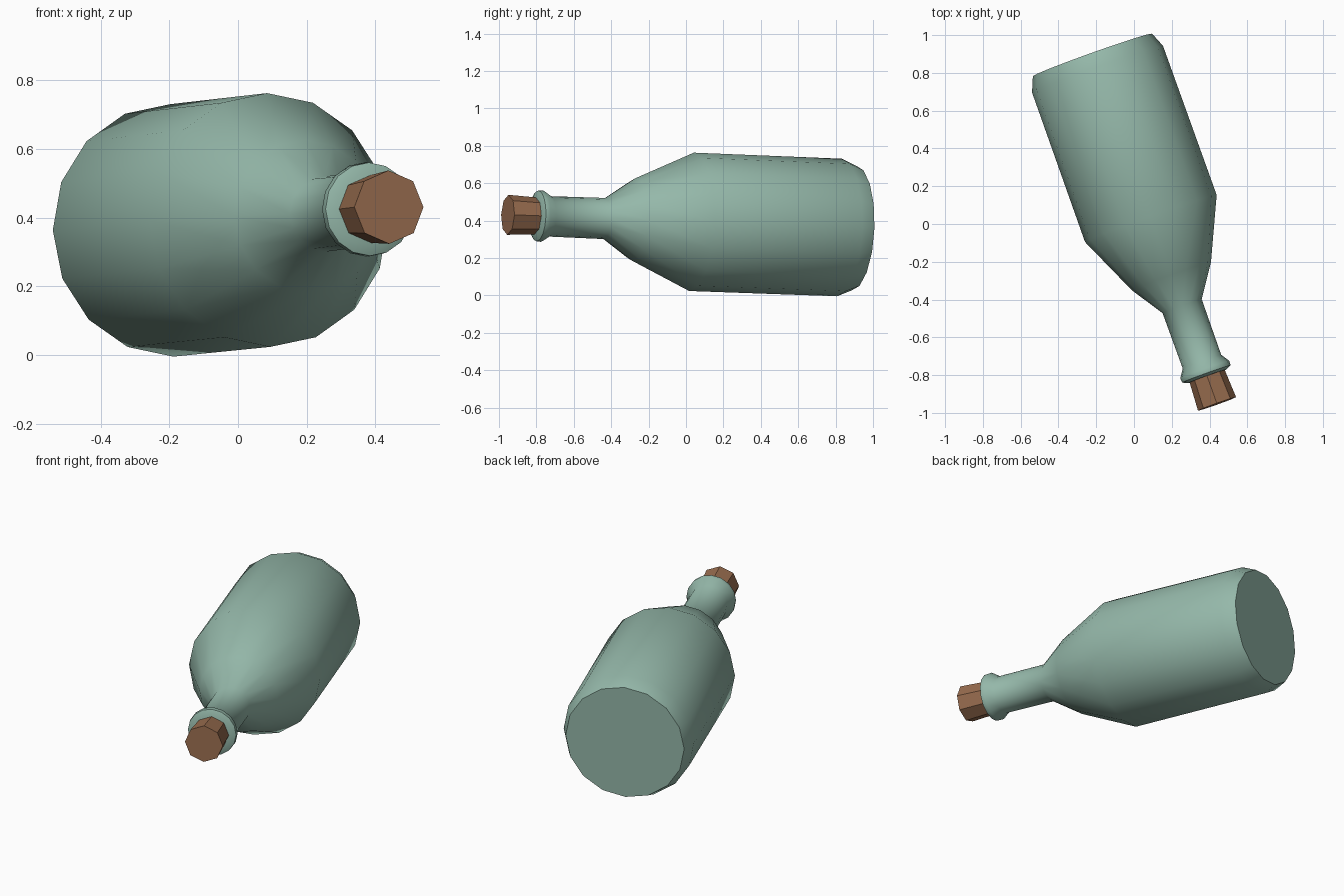
import bpy, bmesh, math
from mathutils import Vector, Matrix

if "Cube" in bpy.data.objects:
    bpy.data.objects.remove(bpy.data.objects["Cube"])

# Frame of the lying bottle: origin at the base centre, local z along the axis
base = Vector((-0.22, 0.895, 0.36))
axis = Vector((0.336, -0.941, 0.036)).normalized()
side = Vector((0.941, 0.336, 0)).normalized()
up = axis.cross(side)
if up.z < 0:
    up.negate()
    side.negate()
    side = up.cross(axis)
frame = Matrix.Translation(base) @ Matrix((up, axis.cross(up), axis)).transposed().to_4x4()


def material(name, colour):
    m = bpy.data.materials.new(name)
    m.diffuse_color = (*colour, 1)
    m.use_nodes = True
    m.node_tree.nodes["Principled BSDF"].inputs["Base Color"].default_value = m.diffuse_color
    return m


def lathe(name, profile, sides, mat, smooth_angle=None):
    """Closed solid of revolution from (distance, radius) pairs."""
    bm = bmesh.new()
    rings = []
    for s, r in profile:
        rings.append([bm.verts.new((r * math.cos(math.tau * i / sides),
                                    r * math.sin(math.tau * i / sides), s))
                      for i in range(sides)])
    for a, b in zip(rings, rings[1:]):
        for i in range(sides):
            j = (i + 1) % sides
            bm.faces.new((a[i], a[j], b[j], b[i]))
    bm.faces.new(rings[0][::-1])
    bm.faces.new(rings[-1])
    bm.transform(frame)
    bmesh.ops.recalc_face_normals(bm, faces=bm.faces)
    mesh = bpy.data.meshes.new(name)
    bm.to_mesh(mesh)
    bm.free()
    mesh.materials.append(mat)
    ob = bpy.data.objects.new(name, mesh)
    bpy.context.collection.objects.link(ob)
    if smooth_angle:
        bpy.ops.object.select_all(action='DESELECT')
        ob.select_set(True)
        bpy.context.view_layer.objects.active = ob
        bpy.ops.object.shade_smooth_by_angle(angle=math.radians(smooth_angle))
    return ob


glass = material("green glass", (0.30, 0.48, 0.40))
cork = material("brown cork", (0.31, 0.15, 0.077))

# Body, shoulder, neck and lip in one profile
lathe("bottle", [(0, 0.335), (0.08, 0.368), (0.92, 0.370), (1.245, 0.222),
                 (1.413, 0.110), (1.725, 0.108), (1.770, 0.138),
                 (1.795, 0.136), (1.808, 0.105)], 16, glass, 42)

# Faceted stopper, slightly wider at its outer end
lathe("stopper", [(1.72, 0.094), (1.963, 0.107)], 8, cork)
